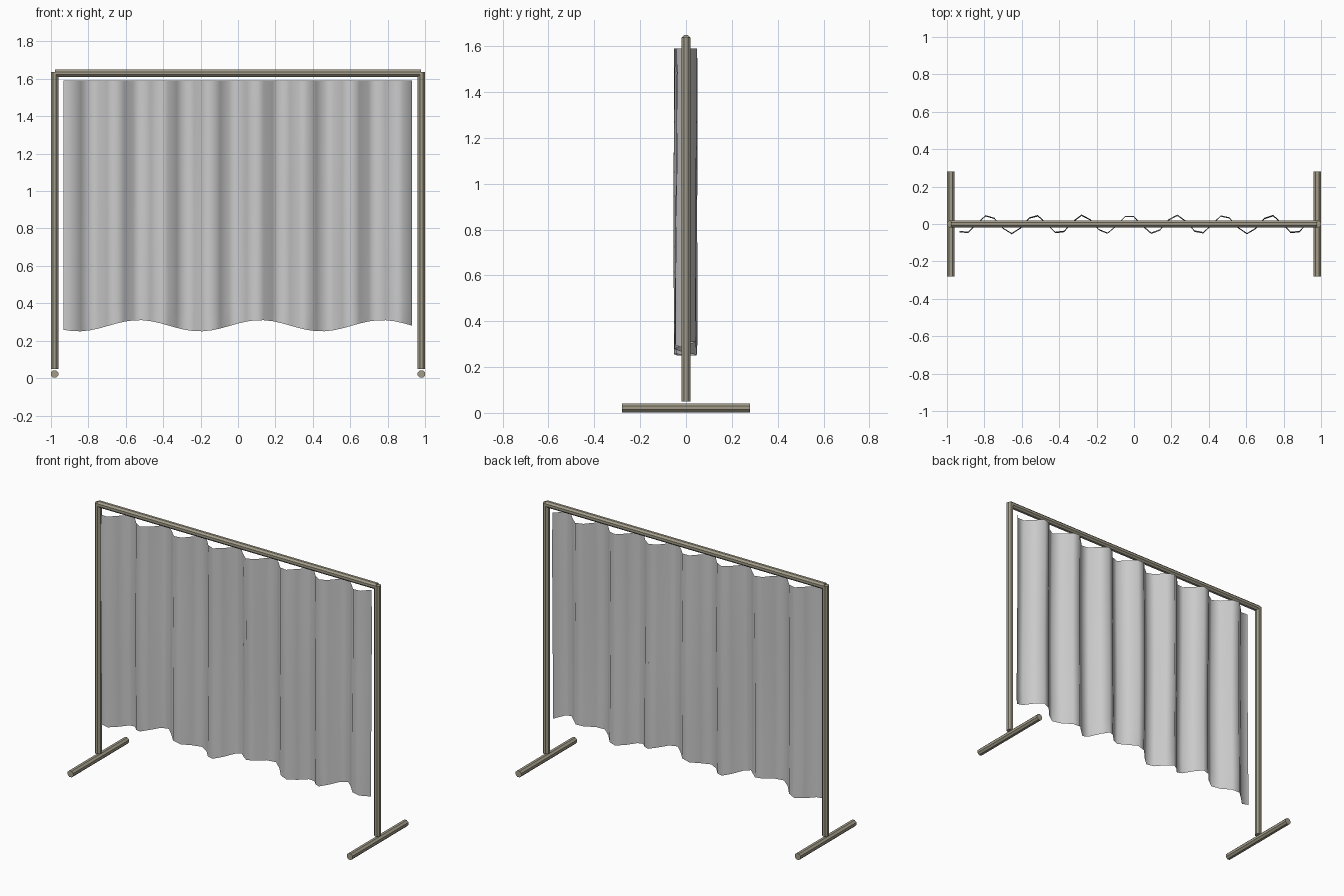
import bpy
import bmesh
from math import cos, sin, pi
from mathutils import Matrix, Vector

cube = bpy.data.objects.get("Cube")
if cube:
    bpy.data.objects.remove(cube, do_unlink=True)


def make_material(name, color):
    mat = bpy.data.materials.new(name)
    mat.use_nodes = True
    mat.diffuse_color = (*color, 1)
    mat.node_tree.nodes["Principled BSDF"].inputs["Base Color"].default_value = (*color, 1)
    return mat


metal = make_material("warm grey metal", (0.36, 0.33, 0.25))
cloth = make_material("light grey cloth", (0.60, 0.60, 0.60))


def add_object(name, bm, mat):
    mesh = bpy.data.meshes.new(name)
    bmesh.ops.recalc_face_normals(bm, faces=bm.faces)
    bm.to_mesh(mesh)
    bm.free()
    mesh.materials.append(mat)
    obj = bpy.data.objects.new(name, mesh)
    bpy.context.collection.objects.link(obj)
    return obj


def tube(name, start, end, apothem):
    """Eight-sided bar between two points, with flats facing the axes."""
    start, end = Vector(start), Vector(end)
    axis = end - start
    turn = axis.to_track_quat('Z', 'Y').to_matrix().to_4x4()
    matrix = (Matrix.Translation((start + end) / 2) @ turn
              @ Matrix.Rotation(pi / 8, 4, 'Z'))
    radius = apothem / cos(pi / 8)
    bm = bmesh.new()
    bmesh.ops.create_cone(bm, cap_ends=True, segments=8, radius1=radius,
                          radius2=radius, depth=axis.length, matrix=matrix)
    return add_object(name, bm, metal)


# Frame: a post and a foot on each side, joined by the top rail
for side, x in (("left", 0.98), ("right", -0.98)):
    tube(side + "_post", (x, 0, 0.05), (x, 0, 1.638), 0.019)
    tube(side + "_foot", (x, -0.28, 0.022), (x, 0.28, 0.022), 0.02)
tube("top_rail", (-0.978, 0, 1.63), (0.978, 0, 1.63), 0.019)

# Curtain: a folded sheet with a wavy hem
COLUMNS, ROWS = 40, 12
LEFT, RIGHT, TOP = -0.933, 0.93, 1.59
bm = bmesh.new()
grid = []
for i in range(COLUMNS + 1):
    x = LEFT + (RIGHT - LEFT) * i / COLUMNS
    hem = 0.28 + 0.03 * cos(2 * pi * (x + 0.53) / 0.65)
    column = []
    for j in range(ROWS + 1):
        t = j / ROWS
        fold = 0.049 * cos(2 * pi * (x + 0.78) / 0.252)
        sway = 0.004 * sin(5 * x + 4 * t)
        column.append(bm.verts.new((x, fold + sway - 0.002, hem + (TOP - hem) * t)))
    grid.append(column)
for a, b in zip(grid, grid[1:]):
    for j in range(ROWS):
        face = bm.faces.new((a[j], b[j], b[j + 1], a[j + 1]))
        face.smooth = True
add_object("curtain", bm, cloth)
